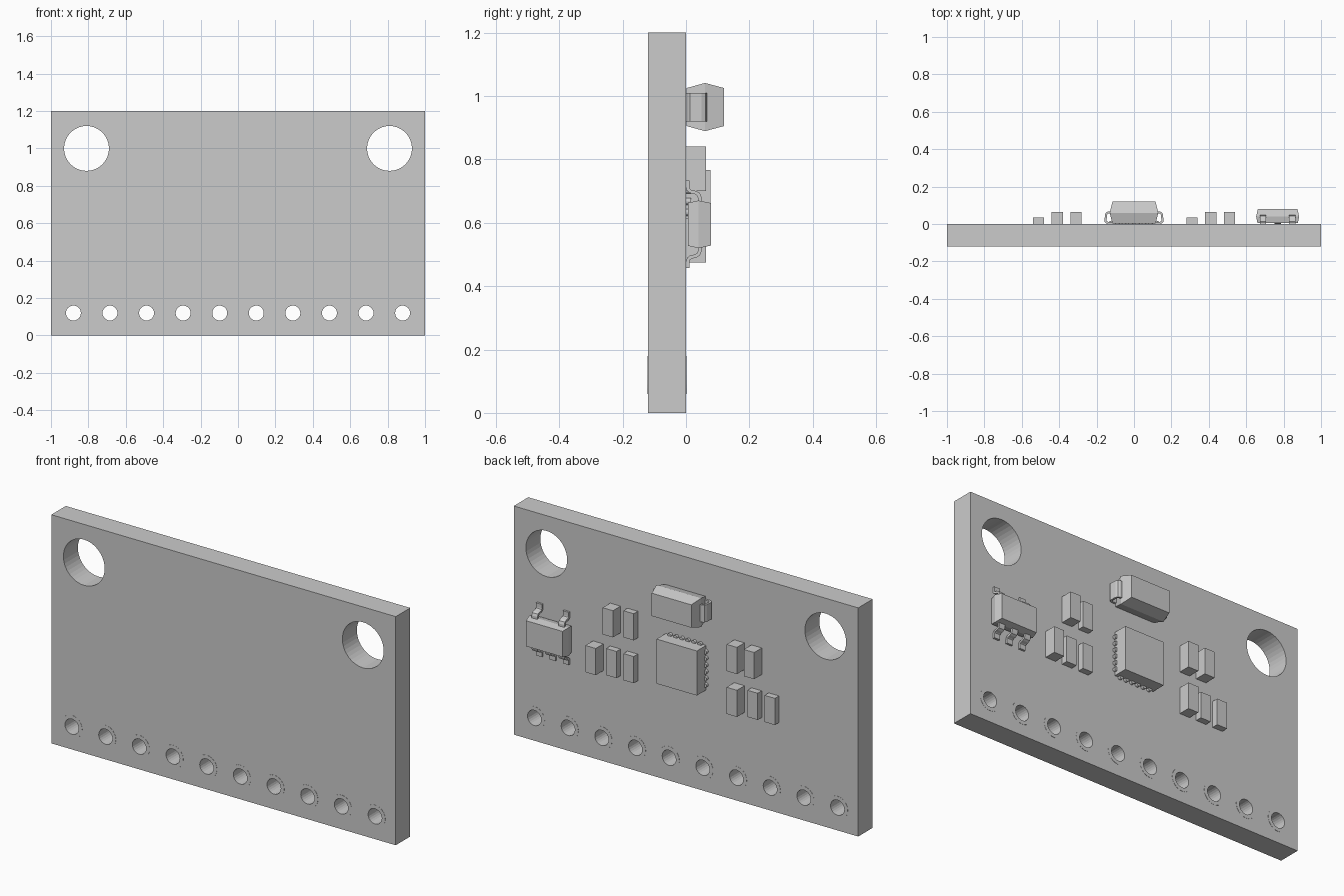
import bpy, bmesh
from math import sin, cos, pi
from mathutils import Matrix, Vector

if "Cube" in bpy.data.objects:
    bpy.data.objects.remove(bpy.data.objects["Cube"])


def finish(name, bm):
    bmesh.ops.recalc_face_normals(bm, faces=bm.faces)
    me = bpy.data.meshes.new(name)
    bm.to_mesh(me)
    bm.free()
    ob = bpy.data.objects.new(name, me)
    bpy.context.collection.objects.link(ob)
    return ob


def circle(cx, cz, r, n):
    return [(cx + r * cos(2 * pi * i / n), cz + r * sin(2 * pi * i / n)) for i in range(n)]


def plate(name, loops, y0, y1):
    """Filled outline with holes in the xz plane, extruded from y0 to y1."""
    cu = bpy.data.curves.new(name, 'CURVE')
    cu.dimensions = '2D'
    cu.fill_mode = 'BOTH'
    cu.extrude = (y1 - y0) / 2
    for pts in loops:
        sp = cu.splines.new('POLY')
        sp.points.add(len(pts) - 1)
        for p, (x, z) in zip(sp.points, pts):
            p.co = (x, z, 0, 1)
        sp.use_cyclic_u = True
    tmp = bpy.data.objects.new(name + "_outline", cu)
    bpy.context.collection.objects.link(tmp)
    dg = bpy.context.evaluated_depsgraph_get()
    me = bpy.data.meshes.new_from_object(tmp.evaluated_get(dg))
    bpy.data.objects.remove(tmp)
    bm = bmesh.new()
    bm.from_mesh(me)
    bmesh.ops.remove_doubles(bm, verts=bm.verts, dist=1e-5)
    bm.transform(Matrix.Translation((0, (y0 + y1) / 2, 0)) @ Matrix.Rotation(pi / 2, 4, 'X'))
    for f in bm.faces:
        f.smooth = False
    return finish(name, bm)


def loft(name, cx, cz, sections):
    """Body from stacked rectangles (y, half x, half z)."""
    bm = bmesh.new()
    rings = [[bm.verts.new((cx + sx * hx, y, cz + sz * hz))
              for sx, sz in ((-1, -1), (1, -1), (1, 1), (-1, 1))] for y, hx, hz in sections]
    for a, b in zip(rings, rings[1:]):
        for i in range(4):
            j = (i + 1) % 4
            bm.faces.new((a[i], a[j], b[j], b[i]))
    bm.faces.new(rings[0])
    bm.faces.new(rings[-1])
    return finish(name, bm)


def strip(name, origin, out, path, width, thick):
    """Bent metal lead: path of (distance outward, height y)."""
    out = Vector(out)
    side = out.cross(Vector((0, 1, 0))) * width / 2
    bm = bmesh.new()
    rows = []
    for d, y in path:
        c = Vector(origin) + out * d + Vector((0, y, 0))
        rows.append((bm.verts.new(c - side), bm.verts.new(c + side)))
    for a, b in zip(rows, rows[1:]):
        bm.faces.new((a[0], a[1], b[1], b[0]))
    ob = finish(name, bm)
    mod = ob.modifiers.new("thickness", 'SOLIDIFY')
    mod.thickness = thick
    mod.offset = 0
    mod.use_even_offset = True
    return ob


# Circuit board with mounting and header holes
pin_x = [-0.88 + i * 1.76 / 9 for i in range(10)]
loops = [[(-1, 0), (1, 0), (1, 1.2), (-1, 1.2)]]
loops += [circle(s * 0.81, 1.0, 0.12, 40) for s in (-1, 1)]
loops += [circle(x, 0.12, 0.04, 24) for x in pin_x]
plate("circuit_board", loops, -0.12, 0)

# Flush solder rings around the header holes, both faces
for i, x in enumerate(pin_x):
    ring = [circle(x, 0.12, 0.06, 24), circle(x, 0.12, 0.04, 24)]
    plate(f"solder_ring_back_{i}", ring, -0.001, 0.001)
    plate(f"solder_ring_front_{i}", ring, -0.121, -0.119)

# Square sensor chip and its rounded edge contacts
loft("sensor_chip", 0, 0.65, [(0, 0.117, 0.117), (0.077, 0.117, 0.117)])
for i in range(6):
    t = (i - 2.5) * 0.035
    for s in (-1, 1):
        for k, (x, z) in enumerate(((t, 0.65 + s * 0.119), (s * 0.119, 0.65 + t))):
            plate(f"chip_contact_{i}_{s}_{k}", [circle(x, z, 0.011, 12)], 0, 0.015)

# Large capacitor with folded end leads
loft("large_capacitor_body", 0, 0.965,
     [(0.002, 0.115, 0.06), (0.06, 0.13, 0.076), (0.12, 0.115, 0.06)])
fold = [(0.115, 0.061), (0.138, 0.061), (0.146, 0.057), (0.15, 0.048),
        (0.152, 0.015), (0.147, 0.009), (0.138, 0.006), (0.1, 0.006)]
for s in (-1, 1):
    strip(f"large_capacitor_lead_{s}", (0, 0, 0.965), (s, 0, 0), fold, 0.09, 0.011)

# Voltage regulator with gull-wing leads, two above and three below
loft("regulator_body", 0.768, 0.595,
     [(0.006, 0.108, 0.068), (0.04, 0.115, 0.075), (0.079, 0.106, 0.067)])
gull = [(0.065, 0.043), (0.085, 0.043), (0.095, 0.039), (0.1, 0.03),
        (0.104, 0.014), (0.109, 0.008), (0.117, 0.006), (0.138, 0.006)]
for s, xs in ((1, (-0.078, 0.078)), (-1, (-0.078, 0, 0.078))):
    for i, x in enumerate(xs):
        strip(f"regulator_lead_{s}_{i}", (0.768 + x, 0, 0.595), (0, 0, s), gull, 0.034, 0.011)

# Small chip capacitors (tall) and resistors (low): (x, row z, height)
parts = [(0.51, 0.545, 0.063), (0.41, 0.545, 0.034), (0.31, 0.545, 0.034),
         (0.41, 0.77, 0.063), (0.31, 0.77, 0.034),
         (-0.31, 0.77, 0.063), (-0.41, 0.77, 0.063),
         (-0.31, 0.545, 0.063), (-0.41, 0.545, 0.034), (-0.51, 0.545, 0.034)]
for i, (x, z, h) in enumerate(parts):
    kind = "small_capacitor" if h > 0.05 else "resistor"
    loft(f"{kind}_{i}", x, z, [(0, 0.03, 0.07), (h, 0.03, 0.07)])
